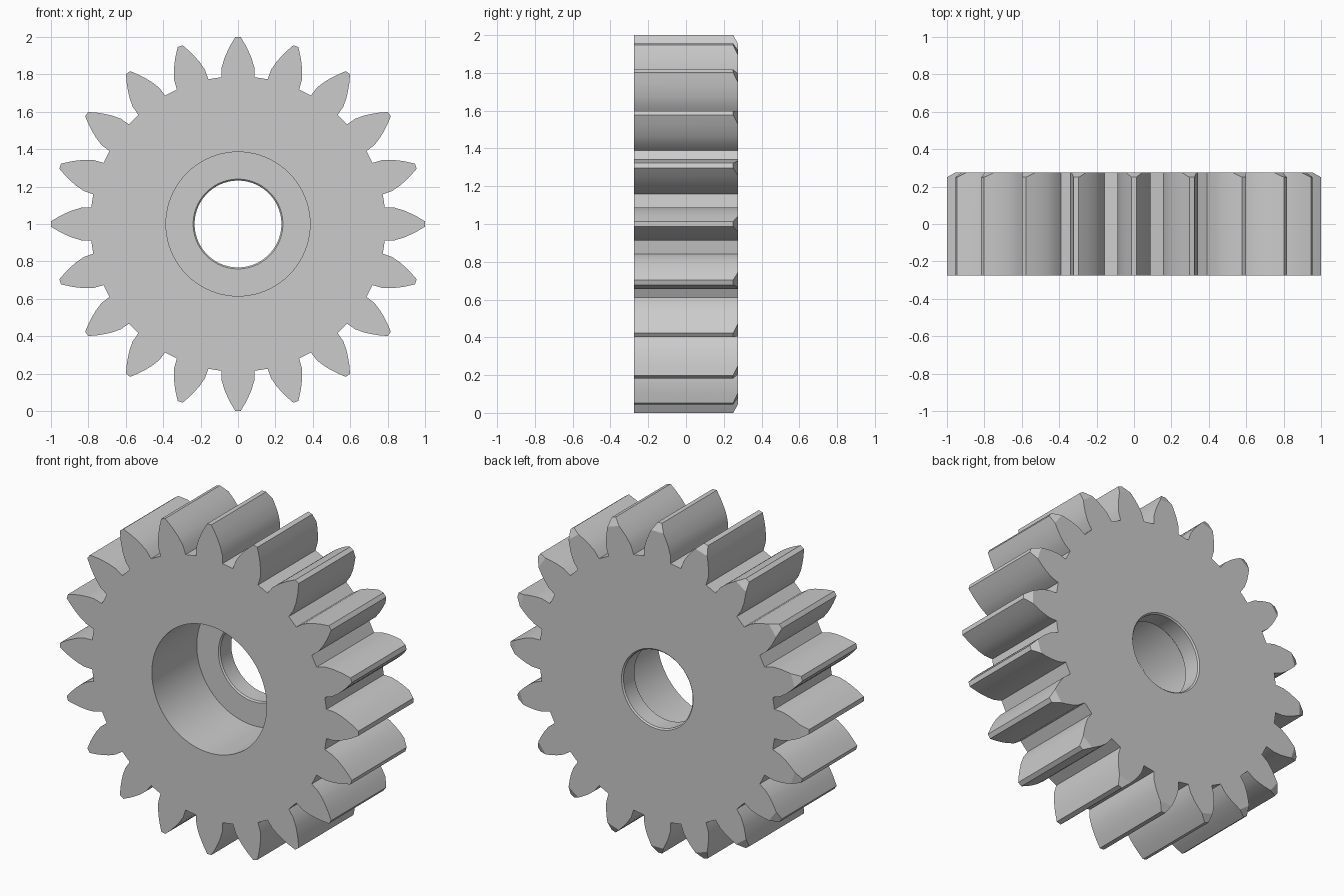
import bpy
import bmesh
from math import sin, cos, tau

TEETH = 20
ARC = 4                       # hub segments per tooth
HALF = 0.275                  # half the gear width
HUB_R = 0.483

cube = bpy.data.objects.get("Cube")
if cube:
    bpy.data.objects.remove(cube, do_unlink=True)

steel = bpy.data.materials.new("light grey steel")
steel.use_nodes = True
grey = (0.6, 0.6, 0.6, 1)
steel.diffuse_color = grey
steel.node_tree.nodes["Principled BSDF"].inputs["Base Color"].default_value = grey


def finish(bm, name):
    bmesh.ops.recalc_face_normals(bm, faces=bm.faces)
    mesh = bpy.data.meshes.new(name)
    bm.to_mesh(mesh)
    bm.free()
    obj = bpy.data.objects.new(name, mesh)
    bpy.context.collection.objects.link(obj)
    mesh.materials.append(steel)
    bpy.ops.object.select_all(action="DESELECT")
    obj.select_set(True)
    bpy.context.view_layer.objects.active = obj
    bpy.ops.object.shade_smooth_by_angle(angle=0.5)
    return obj


def place(bm, along, across, y, angle):
    """Vertex at a radial and sideways offset, clockwise from the top."""
    s, c = sin(angle), cos(angle)
    return bm.verts.new((along * s + across * c, y, 1 + along * c - across * s))


# Toothed ring: flanks from root to tip, with the back of each tip bevelled
flank = [(0.785, 0.0885), (0.838, 0.087), (0.886, 0.073),
         (0.925, 0.056), (0.955, 0.041), (1.0, 0.014)]
tooth = [(r, -w) for r, w in flank] + [(r, w) for r, w in reversed(flank)]
N = len(tooth)
tips = (len(flank) - 1, len(flank))

bm = bmesh.new()
front, back, hub_front, hub_back = [], [], [], []
for k in range(TEETH):
    angle = tau * k / TEETH
    for i, (r, w) in enumerate(tooth):
        front.append(place(bm, r, w, -HALF, angle))
        back.append(place(bm, r, w, 0.25 if i in tips else HALF, angle))
    for j in range(ARC):
        a = angle + tau * (j / ARC - 0.5) / TEETH
        hub_front.append(place(bm, HUB_R, 0, -HALF, a))
        hub_back.append(place(bm, HUB_R, 0, HALF, a))

for a, b in ((front, back), (hub_front, hub_back)):
    for i in range(len(a)):
        j = (i + 1) % len(a)
        bm.faces.new((a[i], a[j], b[j], b[i]))

for k in range(TEETH):
    outer = [(k * N + i) % len(front) for i in range(N + 1)]
    inner = [(k * ARC + j) % len(hub_front) for j in range(ARC, -1, -1)]
    bm.faces.new([front[i] for i in outer] + [hub_front[j] for j in inner])
    kept = [i for n, i in enumerate(outer) if n not in tips]
    bm.faces.new([back[i] for i in kept] + [hub_back[j] for j in inner])
    first = k * N + tips[0] - 1
    bm.faces.new(back[first:first + 4])       # tip bevel
finish(bm, "toothed_ring")

# Hub: wide recess in front, narrow bevelled bore behind
section = [(HUB_R, -HALF), (0.385, -HALF), (0.385, 0.155), (0.24, 0.155),
           (0.232, 0.163), (0.232, 0.267), (0.24, HALF), (HUB_R, HALF)]
bm = bmesh.new()
steps = TEETH * ARC
rings = [[place(bm, r, 0, y, tau * (k + ARC / 2) / steps) for r, y in section]
         for k in range(steps)]
for k, ring in enumerate(rings):
    following = rings[(k + 1) % steps]
    for i in range(len(section)):
        j = (i + 1) % len(section)
        bm.faces.new((ring[i], ring[j], following[j], following[i]))
finish(bm, "hub")
